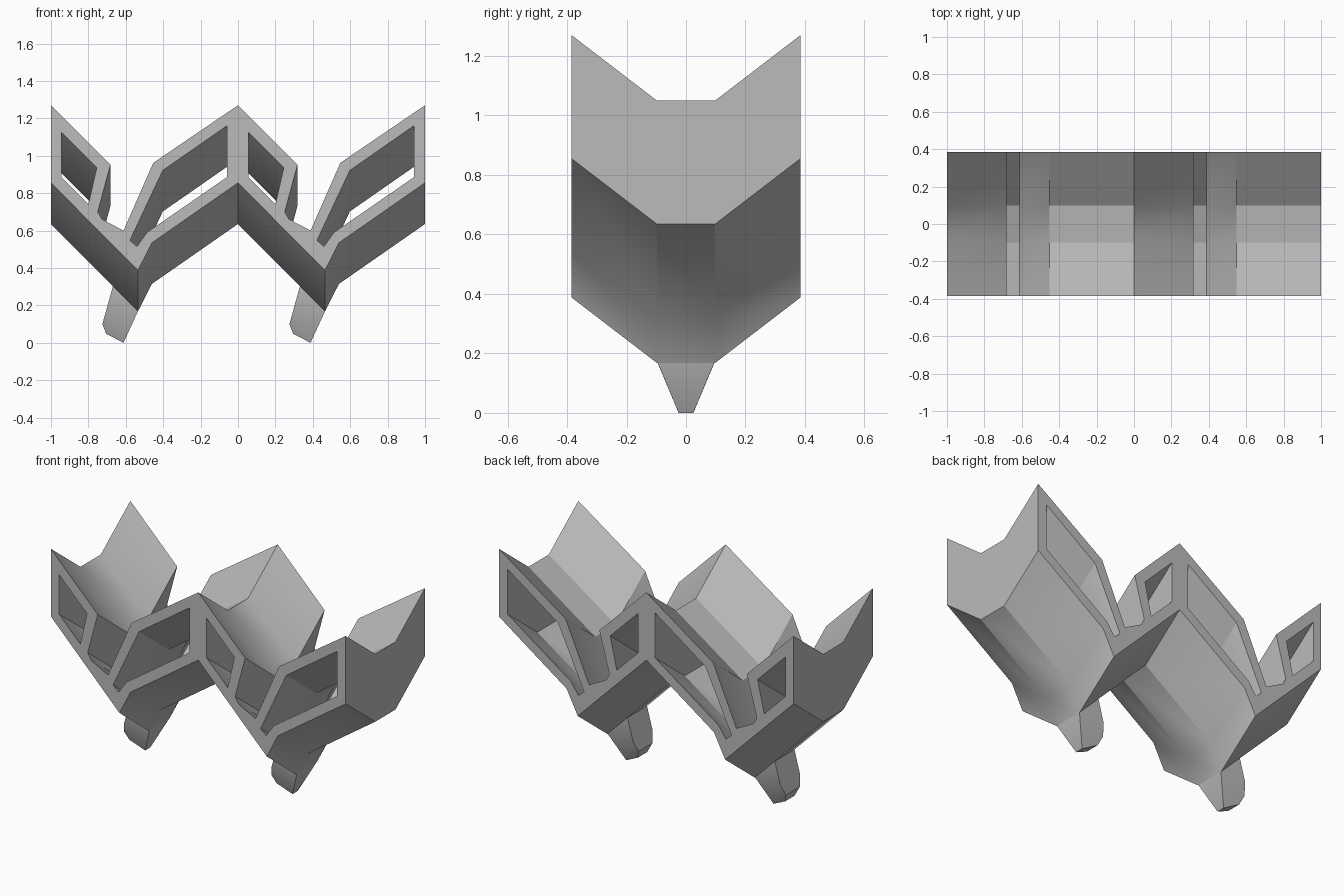
import bpy
import bmesh
import math

old = bpy.data.objects.get("Cube")
if old:
    bpy.data.objects.remove(old, do_unlink=True)

grey = bpy.data.materials.new("plain grey")
grey.use_nodes = True
GREY = (0.5, 0.5, 0.5, 1)
grey.diffuse_color = GREY
grey.node_tree.nodes["Principled BSDF"].inputs["Base Color"].default_value = GREY

# Stations across the depth: (y, rise of the section)
STATIONS = [(-0.385, 0.22), (-0.098, 0), (0.098, 0), (0.385, 0.22)]

# Section of one tooth at mid depth, x running from -1 to 0
TOP = [(-1, 1.05), (-0.682, 0.732), (-0.75, 0.48), (-0.727, 0.44),
       (-0.612, 0.38), (-0.453, 0.742)]
BOTTOM = [(-1, 0.635), (-0.535, 0.168), (-0.46, 0.315)]
SMALL_HOLE = [(-0.945, 0.908), (-0.755, 0.718), (-0.80, 0.52), (-0.945, 0.665)]
LONG_HOLE = [(-0.06, 0.94), (-0.402, 0.702), (-0.578, 0.328), (-0.54, 0.295),
             (-0.487, 0.37), (-0.06, 0.665)]
PEG = [(-0.535, 0.168), (-0.612, 0), (-0.705, 0.048), (-0.725, 0.10),
       (-0.707, 0.165), (-0.66, 0.335), (-0.53, 0.22)]


def shift(points, dx):
    return [(x + dx, z) for x, z in points]


def ring_walls(bm, rings):
    """Join neighbouring closed rings with quads."""
    for a, b in zip(rings, rings[1:]):
        for i in range(len(a)):
            j = (i + 1) % len(a)
            bm.faces.new((a[i], a[j], b[j], b[i]))


def finish(bm, name):
    bmesh.ops.recalc_face_normals(bm, faces=bm.faces[:])
    mesh = bpy.data.meshes.new(name)
    bm.to_mesh(mesh)
    bm.free()
    mesh.materials.append(grey)
    obj = bpy.data.objects.new(name, mesh)
    bpy.context.collection.objects.link(obj)
    bpy.ops.object.select_all(action="DESELECT")
    obj.select_set(True)
    bpy.context.view_layer.objects.active = obj
    bpy.ops.object.shade_smooth_by_angle(angle=math.radians(30))


# Zigzag frame: both teeth in one outline, with two windows per tooth
end_top, end_bottom = (1, TOP[0][1]), (1, BOTTOM[0][1])
outline = TOP + shift(TOP, 1) + [end_top, end_bottom]
outline += (BOTTOM + shift(BOTTOM, 1))[::-1]
loops = [outline]
for dx in (0, 1):
    loops += [shift(SMALL_HOLE, dx), shift(LONG_HOLE, dx)]

bm = bmesh.new()
caps = [[], []]
for loop in loops:
    rings = [[bm.verts.new((x, y, z + rise)) for x, z in loop] for y, rise in STATIONS]
    ring_walls(bm, rings)
    for cap, ring in zip(caps, (rings[0], rings[-1])):
        cap += [bm.edges.get((v, ring[i - 1])) for i, v in enumerate(ring)]
for cap, side in zip(caps, (-1, 1)):
    bmesh.ops.triangle_fill(bm, edges=cap, use_beauty=True, normal=(0, side, 0))
finish(bm, "zigzag_frame")

# Tapered peg under each tooth, narrowing toward its tip
for dx, name in ((0, "right_peg"), (1, "left_peg")):
    bm = bmesh.new()
    rings = []
    for side in (-1, 1):
        rings.append([bm.verts.new((x, side * min(0.095, 0.025 + 0.42 * z), z))
                      for x, z in shift(PEG, dx)])
    ring_walls(bm, rings)
    for ring in rings:
        bm.faces.new(ring[:5])
        bm.faces.new([ring[0]] + ring[4:])
    finish(bm, name)
